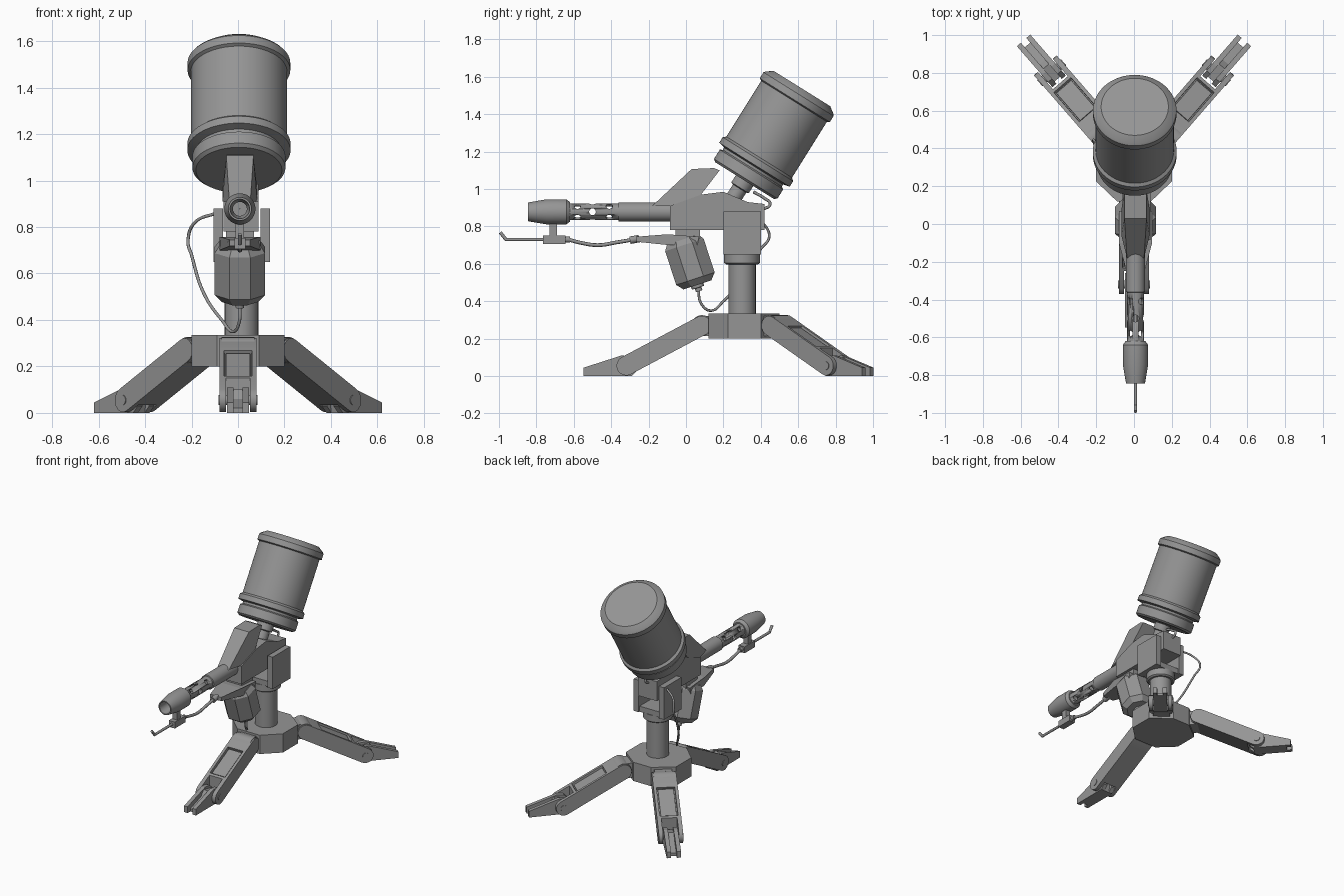
import bpy, bmesh, math
from mathutils import Vector, Matrix

cube = bpy.data.objects.get("Cube")
if cube:
    bpy.data.objects.remove(cube, do_unlink=True)

metal = bpy.data.materials.new("grey metal")
metal.use_nodes = True
GREY = (0.3, 0.3, 0.3, 1)
metal.diffuse_color = GREY
metal.node_tree.nodes["Principled BSDF"].inputs["Base Color"].default_value = GREY
CX = 0.008  # the gun sits a hair off centre


def finish(name, bm, matrix=None, smooth=True):
    bmesh.ops.remove_doubles(bm, verts=bm.verts, dist=1e-5)
    bmesh.ops.recalc_face_normals(bm, faces=bm.faces)
    mesh = bpy.data.meshes.new(name)
    bm.to_mesh(mesh)
    bm.free()
    mesh.materials.append(metal)
    ob = bpy.data.objects.new(name, mesh)
    bpy.context.collection.objects.link(ob)
    if matrix:
        ob.matrix_world = matrix
    if smooth:
        bpy.ops.object.select_all(action='DESELECT')
        ob.select_set(True)
        bpy.context.view_layer.objects.active = ob
        bpy.ops.object.shade_smooth_by_angle(angle=math.radians(35))
    return ob


def lathe(name, profile, origin, axis, sides=40, turn=0.0, closed=False, smooth=True):
    """Turn (radius, distance) pairs around an axis."""
    bm = bmesh.new()
    rings = []
    for r, s in profile:
        angles = [turn + 2 * math.pi * i / sides for i in range(sides)]
        rings.append([bm.verts.new((r * math.cos(a), r * math.sin(a), s)) for a in angles])
    pairs = list(zip(rings, rings[1:]))
    if closed:
        pairs.append((rings[-1], rings[0]))
    for a, b in pairs:
        for i in range(sides):
            j = (i + 1) % sides
            bm.faces.new((a[i], a[j], b[j], b[i]))
    if not closed:
        bm.faces.new(rings[0])
        bm.faces.new(rings[-1])
    rot = Vector(axis).to_track_quat('Z', 'Y').to_matrix().to_4x4()
    return finish(name, bm, Matrix.Translation(origin) @ rot, smooth)


def rod(name, r, start, end, sides=24):
    d = Vector(end) - Vector(start)
    return lathe(name, [(r, 0), (r, d.length)], start, d, sides)


def prism_mesh(points, x0, x1):
    """Extrude a (y, z) outline from x0 to x1."""
    bm = bmesh.new()
    face = bm.faces.new([bm.verts.new((x0, y, z)) for y, z in points])
    out = bmesh.ops.extrude_face_region(bm, geom=[face])
    bmesh.ops.translate(bm, vec=(x1 - x0, 0, 0),
                        verts=[v for v in out["geom"] if isinstance(v, bmesh.types.BMVert)])
    bmesh.ops.recalc_face_normals(bm, faces=bm.faces)
    return bm


def prism(name, points, x0, x1, matrix=None, smooth=False):
    return finish(name, prism_mesh(points, x0, x1), matrix, smooth)


def box(name, x, y, z, matrix=None):
    return prism(name, [(y[0], z[0]), (y[1], z[0]), (y[1], z[1]), (y[0], z[1])], *x, matrix)


def hose(name, points, r):
    cu = bpy.data.curves.new(name, 'CURVE')
    cu.dimensions = '3D'
    cu.bevel_depth = r
    cu.bevel_resolution = 2
    cu.use_fill_caps = True
    sp = cu.splines.new('BEZIER')
    sp.bezier_points.add(len(points) - 1)
    for bp, p in zip(sp.bezier_points, points):
        bp.co = p
        bp.handle_left_type = bp.handle_right_type = 'AUTO'
    cu.materials.append(metal)
    ob = bpy.data.objects.new(name, cu)
    bpy.context.collection.objects.link(ob)


def cut(target, cutter):
    cutter.hide_render = True
    cutter.hide_viewport = True
    cutter.display_type = 'WIRE'
    mod = target.modifiers.new("cut", 'BOOLEAN')
    mod.operation = 'DIFFERENCE'
    mod.solver = 'EXACT'
    mod.object = cutter


# Tripod hub, column and collar
outline = [(0.09, 0.12), (0.2, 0.225), (0.2, 0.4), (0.07, 0.5)]
bm = bmesh.new()
ring = outline + [(-x, y) for x, y in reversed(outline)]
base = bm.faces.new([bm.verts.new((x, y, 0.2)) for x, y in ring])
top = bmesh.ops.extrude_face_region(bm, geom=[base])
bmesh.ops.translate(bm, vec=(0, 0, 0.135),
                    verts=[v for v in top["geom"] if isinstance(v, bmesh.types.BMVert)])
finish("tripod_hub", bm, smooth=False)
rod("column", 0.073, (0.015, 0.3, 0.3), (0.015, 0.3, 0.62))
lathe("column_collar", [(0.085, 0), (0.096, 0.008), (0.096, 0.055)], (0.015, 0.3, 0.597), (0, 0, 1))


# Legs, built pointing along +y from the hub pivot
def leg(name, pivot, angle):
    m = Matrix.Translation(pivot) @ Matrix.Rotation(math.radians(angle), 4, 'Z')
    hi, lo, r = Vector((0, 0.27)), Vector((0.405, 0.055)), 0.052
    tilt = math.atan2(lo.y - hi.y, lo.x - hi.x)
    pts = []
    for centre, start in ((hi, tilt + math.pi / 2), (lo, tilt - math.pi / 2)):
        for i in range(9):
            a = start + math.pi * i / 8
            pts.append((centre.x + r * math.cos(a), centre.y + r * math.sin(a)))
    bm = prism_mesh(pts, -0.08, 0.08)
    # recessed panel on the upper side, cut off short of the foot fork
    up = Vector((0, -math.sin(tilt), math.cos(tilt)))
    bm.normal_update()
    for plane in ((0.07, 0.23), (0.31, 0.1)):
        bmesh.ops.bisect_plane(bm, geom=bm.verts[:] + bm.edges[:] + bm.faces[:],
                               plane_co=(0, *plane), plane_no=(0, math.cos(tilt), math.sin(tilt)))
    bm.normal_update()
    panel = [f for f in bm.faces if f.normal.dot(up) > 0.999 and
             0.09 < f.calc_center_median().y < 0.3]
    bmesh.ops.inset_region(bm, faces=panel, thickness=0.028, depth=0)
    bmesh.ops.inset_region(bm, faces=panel, thickness=0.002, depth=-0.018)
    bmesh.ops.inset_region(bm, faces=panel, thickness=0.008, depth=0)
    bmesh.ops.inset_region(bm, faces=panel, thickness=0.002, depth=0.008)
    arm = finish(name + "_arm", bm, m)
    cut(arm, box(name + "_fork_cutter", (-0.052, 0.052), (0.335, 0.6), (-0.1, 0.3), m))
    box(name + "_hub_lug", (-0.058, 0.058), (-0.09, 0.0), (0.215, 0.32), m)
    rod_ob = rod(name + "_hub_pin", 0.056, (-0.07, 0, 0.27), (0.07, 0, 0.27))
    rod_ob.matrix_world = m @ rod_ob.matrix_world
    pin = rod(name + "_foot_pin", 0.022, (-0.084, 0.405, 0.055), (0.084, 0.405, 0.055))
    pin.matrix_world = m @ pin.matrix_world
    # forked foot
    foot = [(0.632, 0), (0.632, 0.045), (0.43, 0.11), (0.38, 0.105),
            (0.345, 0.07), (0.345, 0.03), (0.375, 0)]
    for side, a, b in (("right", -0.047, -0.019), ("left", 0.019, 0.047)):
        prism(name + "_foot_prong_" + side, foot, a, b, m)
    prism(name + "_foot_web", [(0.6, 0), (0.6, 0.02), (0.48, 0.06), (0.45, 0.1),
                               (0.36, 0.08), (0.375, 0)], -0.02, 0.02, m)


leg("front_leg", (0, 0.085, 0), 180)
leg("rear_left_leg", (0.17, 0.495, 0), -41)
leg("rear_right_leg", (-0.17, 0.495, 0), 41)

# Yoke holding the receiver
box("yoke_floor", (-0.1, 0.13), (0.21, 0.39), (0.65, 0.69))
for side, x in (("right", (-0.105, -0.065)), ("left", (0.097, 0.137))):
    box("yoke_plate_" + side, x, (0.2, 0.4), (0.65, 0.88))

# Receiver and its angled cover
prism("receiver", [(-0.085, 0.78), (0.42, 0.78), (0.42, 0.92), (0.33, 0.93), (0.2, 0.985),
                   (0.08, 0.97), (-0.085, 0.91)], -0.062, 0.088)
bm = prism_mesh([(-0.18, 0.91), (0.03, 1.107), (0.15, 1.112), (0.18, 1.1), (0.075, 0.963),
                 (-0.06, 0.91)], -0.075, 0.075)
for v in bm.verts:
    v.co.x = v.co.x * (0.6 if v.co.y < -0.1 else 0.78 if v.co.z > 1.05 else 1) + CX
finish("receiver_cover", bm, smooth=False)

# Barrel with vent holes and a hollow muzzle
barrel = lathe("barrel", [(0.051, 0), (0.051, 0.29), (0.044, 0.292), (0.044, 0.56), (0.03, 0.56),
                          (0.03, 0.3), (0.001, 0.3), (0.001, 0)],
               (CX, -0.07, 0.878), (0, -1, 0), closed=True)
for i, (y, turn) in enumerate(((-0.58, 45), (-0.5, 0), (-0.41, 45))):
    for k in range(2):
        a = math.radians(turn + 90 * k)
        d = Vector((math.cos(a), 0, math.sin(a))) * 0.08
        c = Vector((CX, y, 0.878))
        cut(barrel, rod(f"vent_cutter_{i}_{k}", 0.018, c - d, c + d, 16))
lathe("muzzle", [(0.03, 0), (0.052, 0), (0.067, 0.02), (0.067, 0.125), (0.05, 0.225),
                 (0.042, 0.225), (0.036, 0.14), (0.03, 0.12)],
      (CX, -0.62, 0.878), (0, -1, 0), closed=True)

# Pilot igniter under the barrel
box("igniter_strut", (CX - 0.018, CX + 0.018), (-0.73, -0.69), (0.74, 0.84))
box("igniter_block", (CX - 0.024, CX + 0.024), (-0.765, -0.645), (0.706, 0.752))
rod("igniter_fitting", 0.016, (CX, -0.65, 0.73), (CX, -0.62, 0.73), 16)
rod("igniter_tube", 0.009, (CX, -0.76, 0.73), (CX, -0.965, 0.73), 12)
rod("igniter_tip", 0.009, (CX, -0.96, 0.727), (CX, -0.993, 0.768), 12)
hose("igniter_hose", [(CX, -0.63, 0.73), (CX, -0.56, 0.712), (CX, -0.47, 0.7),
                      (CX, -0.37, 0.715), (CX, -0.28, 0.73)], 0.01)
rod("igniter_hose_fitting", 0.02, (CX, -0.3, 0.726), (CX, -0.25, 0.735), 16)

# Tray and canister below the receiver
bm = prism_mesh([(-0.265, 0.718), (-0.265, 0.745), (-0.1, 0.758), (0.07, 0.745),
                 (0.06, 0.7), (-0.09, 0.7)], -0.088, 0.088)
for v in bm.verts:
    v.co.x = v.co.x * (0.5 if v.co.y < -0.2 else 1) + CX
finish("canister_tray", bm, smooth=False)
box("tray_mount", (CX - 0.06, CX + 0.06), (-0.055, 0.075), (0.73, 0.79))
lean = Vector((0, 0.31, -0.95))
lathe("canister", [(0.095, 0), (0.117, 0.03), (0.117, 0.22), (0.085, 0.255)],
      (CX, -0.018, 0.73), lean, 8, math.pi / 8, smooth=False)
lathe("canister_nozzle", [(0.034, 0), (0.034, 0.02), (0.018, 0.022), (0.018, 0.04)],
      (CX, 0.058, 0.492), lean, 16)

# Hoses
hose("feed_hose", [(CX, 0.066, 0.47), (0.005, 0.08, 0.39), (-0.02, 0.13, 0.35),
                   (-0.07, 0.2, 0.4), (-0.145, 0.29, 0.51), (-0.2, 0.4, 0.68),
                   (-0.215, 0.445, 0.745), (-0.185, 0.41, 0.82), (-0.095, 0.36, 0.86)], 0.007)
hose("tank_hose", [(CX, 0.36, 0.985), (CX, 0.42, 0.95), (CX, 0.45, 0.92), (CX, 0.41, 0.89)], 0.008)

# Leaning fuel tank and its neck
axis = Vector((0, math.sin(math.radians(32)), math.cos(math.radians(32))))
foot_of_tank = Vector((0.004, 0.313, 1.045))
lathe("fuel_tank", [(0.185, 0), (0.2, 0.012), (0.2, 0.07), (0.186, 0.078), (0.186, 0.092),
                    (0.222, 0.1), (0.222, 0.135), (0.207, 0.148), (0.207, 0.5), (0.221, 0.507),
                    (0.221, 0.545), (0.212, 0.556), (0.178, 0.58)], foot_of_tank, axis, 64)
lathe("tank_neck", [(0.06, -0.01), (0.06, 0.035), (0.042, 0.04), (0.042, 0.1), (0.055, 0.105),
                    (0.055, 0.17)], foot_of_tank - axis * 0.15, axis, 32)
